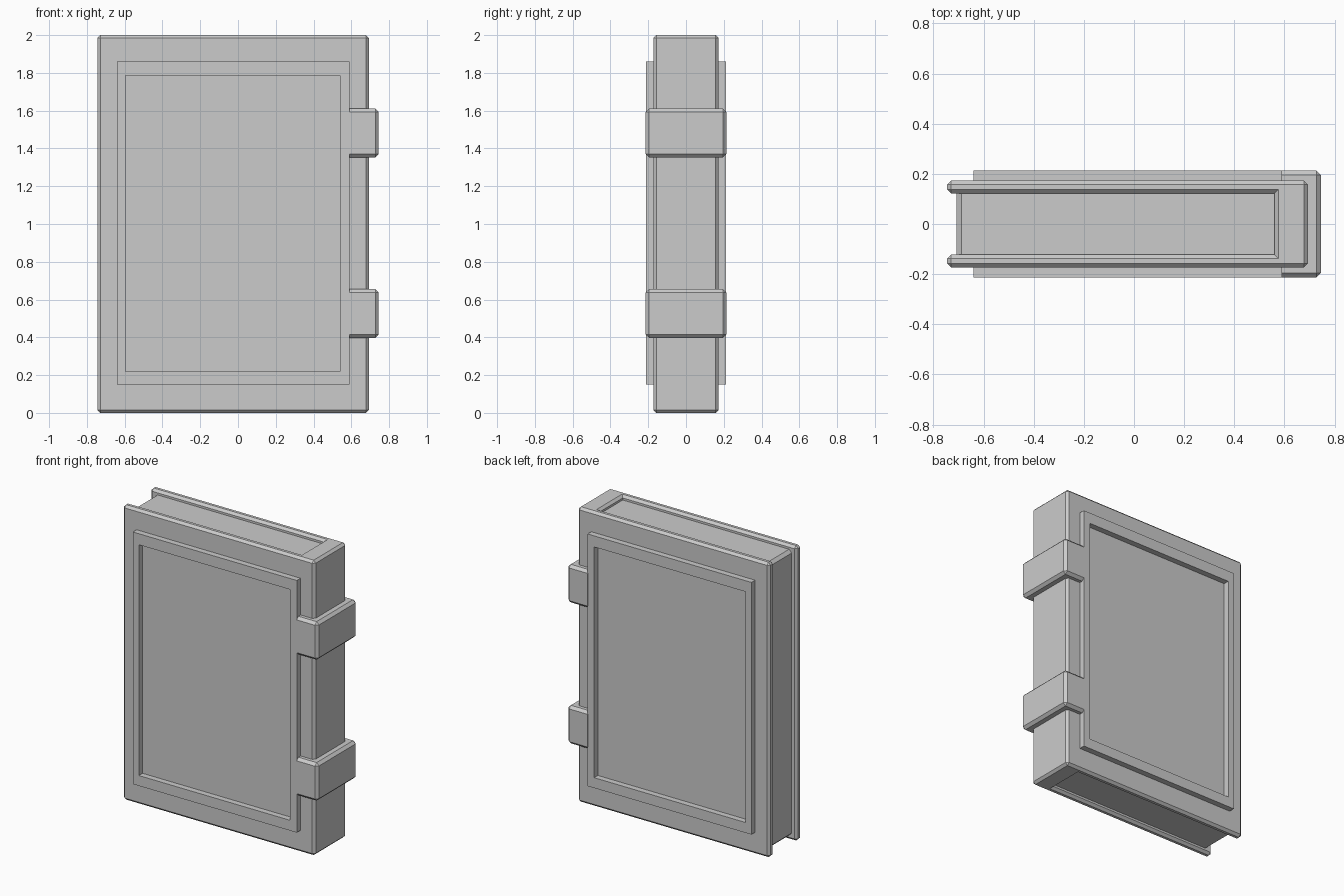
import bpy, bmesh

if "Cube" in bpy.data.objects:
    bpy.data.objects.remove(bpy.data.objects["Cube"])


def finish(name, bm):
    bmesh.ops.recalc_face_normals(bm, faces=bm.faces)
    mesh = bpy.data.meshes.new(name)
    bm.to_mesh(mesh)
    bm.free()
    obj = bpy.data.objects.new(name, mesh)
    bpy.context.collection.objects.link(obj)
    return obj


def prism(name, profile, axis, lo, hi, width=0, keep=None):
    """Extrude a 2D profile along z or y, then chamfer edges chosen by keep."""
    bm = bmesh.new()
    put = (lambda a, b, t: (a, b, t)) if axis == 'z' else (lambda a, b, t: (a, t, b))
    face = bm.faces.new([bm.verts.new(put(a, b, lo)) for a, b in profile])
    ext = bmesh.ops.extrude_face_region(bm, geom=[face])
    shift = (0, 0, hi - lo) if axis == 'z' else (0, hi - lo, 0)
    bmesh.ops.translate(bm, vec=shift,
                        verts=[v for v in ext['geom'] if isinstance(v, bmesh.types.BMVert)])
    bmesh.ops.recalc_face_normals(bm, faces=bm.faces)
    if width:
        edges = [e for e in bm.edges if keep is None or keep(e)]
        bmesh.ops.bevel(bm, geom=edges, offset=width, segments=1,
                        profile=0.5, affect='EDGES', clamp_overlap=True)
    return finish(name, bm)


def rect(x0, x1, y0, y1):
    return [(x0, y0), (x1, y0), (x1, y1), (x0, y1)]


def all_x(edge, x):
    return all(abs(v.co.x - x) < 1e-4 for v in edge.verts)


# Cover: C-shaped section wrapping the pages, chamfered
cover = [(-0.745, -0.173), (0.694, -0.173), (0.694, 0.173), (-0.745, 0.173),
         (-0.745, 0.122), (0.56, 0.122), (0.56, -0.122), (-0.745, -0.122)]
prism("cover", cover, 'z', 0, 2, 0.016,
      lambda e: not (all_x(e, 0.56) and abs(e.verts[0].co.z - e.verts[1].co.z) > 1))

# Page block, chamfered at the fore edge
prism("pages", rect(-0.708, 0.565, -0.1225, 0.1225), 'z', 0.03, 1.97, 0.02,
      lambda e: all_x(e, -0.708) and abs(e.verts[0].co.y - e.verts[1].co.y) > 0.1)

# Raised rectangular border on both faces of the cover
for name, y0, y1 in (("front_border", -0.213, -0.165), ("back_border", 0.165, 0.213)):
    bm = bmesh.new()
    rings = []
    for y in (y0, y1):
        for r in (rect(-0.64, 0.59, 0.15, 1.86), rect(-0.595, 0.54, 0.22, 1.785)):
            rings.append([bm.verts.new((x, y, z)) for x, z in r])
    for a, b in ((0, 1), (1, 3), (3, 2), (2, 0)):
        for i in range(4):
            j = (i + 1) % 4
            bm.faces.new((rings[a][i], rings[a][j], rings[b][j], rings[b][i]))
    finish(name, bm)

# Spine straps, chamfered except where they meet the border
for name, z0, z1 in (("lower_strap", 0.397, 0.655), ("upper_strap", 1.353, 1.611)):
    prism(name, rect(0.588, 0.745, -0.214, 0.214), 'z', z0, z1, 0.018,
          lambda e: not all_x(e, 0.588))
